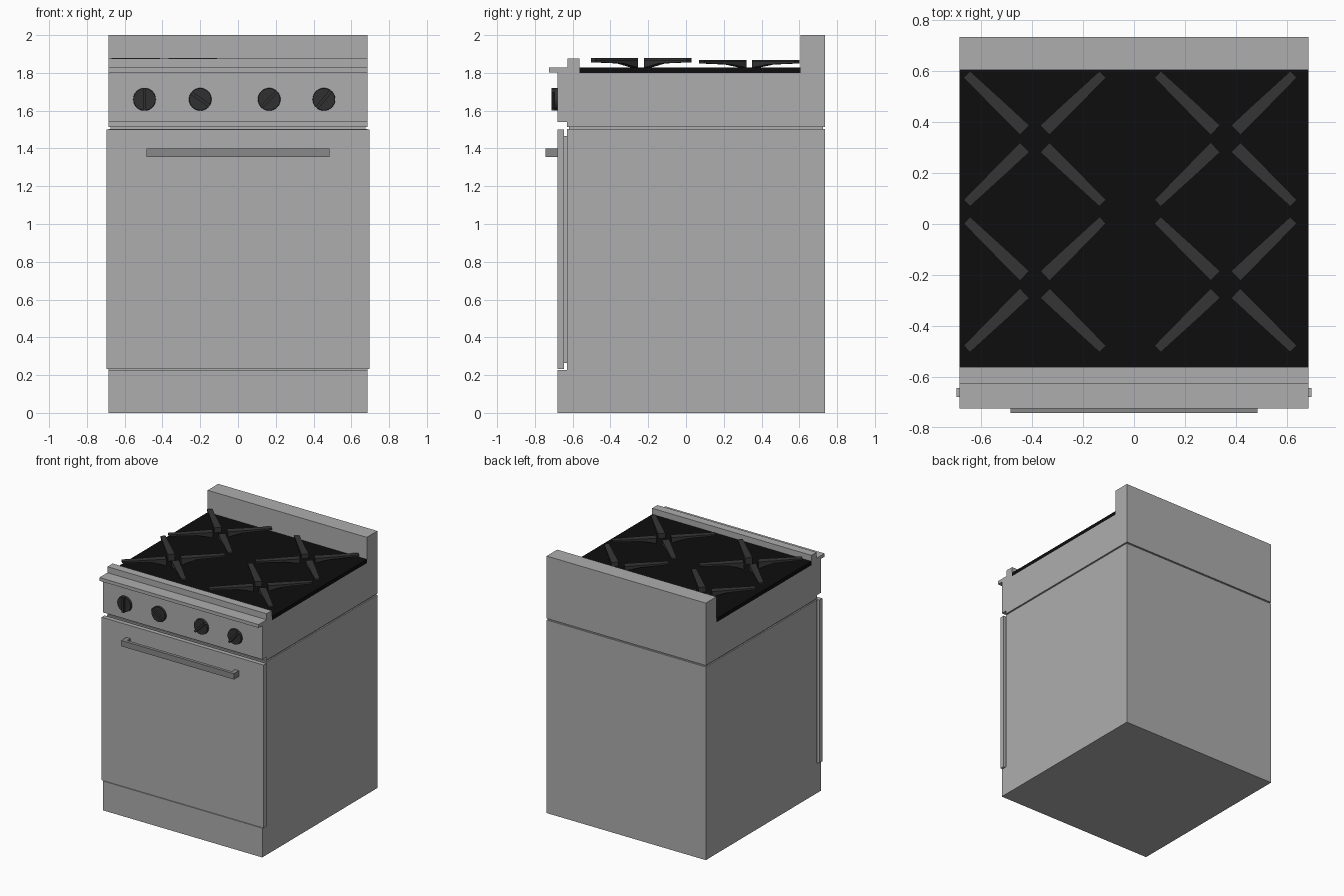
import bpy, bmesh, math
from mathutils import Vector, Matrix

if "Cube" in bpy.data.objects:
    bpy.data.objects.remove(bpy.data.objects["Cube"])


def material(name, v):
    m = bpy.data.materials.new(name)
    m.diffuse_color = (v, v, v, 1)
    m.use_nodes = True
    m.node_tree.nodes["Principled BSDF"].inputs["Base Color"].default_value = m.diffuse_color
    return m


STEEL = material("brushed steel", 0.42)
DARK_STEEL = material("handle steel", 0.25)
BLACK = material("cooktop black", 0.004)
IRON = material("cast iron", 0.036)
KNOB = material("knob charcoal", 0.03)


def finish(name, bm, mat):
    bmesh.ops.recalc_face_normals(bm, faces=bm.faces)
    me = bpy.data.meshes.new(name)
    bm.to_mesh(me)
    bm.free()
    me.materials.append(mat)
    ob = bpy.data.objects.new(name, me)
    bpy.context.collection.objects.link(ob)
    return ob


def box(name, x, y, z, mat):
    """Box from (min, max) ranges."""
    bm = bmesh.new()
    size = [r[1] - r[0] for r in (x, y, z)]
    mid = [(r[1] + r[0]) / 2 for r in (x, y, z)]
    bmesh.ops.create_cube(bm, size=1, matrix=Matrix.Translation(mid) @ Matrix.Diagonal((*size, 1)))
    return finish(name, bm, mat)


def extrude_x(name, profile, half, mat):
    """Sweep a (y, z) profile symmetrically along x."""
    bm = bmesh.new()
    f = bm.faces.new([bm.verts.new((-half, y, z)) for y, z in profile])
    ext = bmesh.ops.extrude_face_region(bm, geom=[f])
    bmesh.ops.translate(bm, vec=(2 * half, 0, 0),
                        verts=[v for v in ext["geom"] if isinstance(v, bmesh.types.BMVert)])
    return finish(name, bm, mat)


W = 0.685
# Lower cabinet with projecting kick plate
extrude_x("oven_body", [(-0.68, 0), (0.735, 0), (0.735, 1.503), (-0.63, 1.503),
                        (-0.63, 0.228), (-0.68, 0.228)], W, STEEL)
# Recessed seam between cabinet and hob
box("body_seam", (-0.675, 0.675), (-0.62, 0.725), (1.495, 1.52), STEEL)
# Hob housing: control panel, front lip, raised rail, tray recess, backsplash
extrude_x("hob_housing", [(-0.63, 1.514), (0.735, 1.514), (0.735, 2.0), (0.605, 2.0),
                          (0.605, 1.80), (-0.563, 1.80), (-0.563, 1.876), (-0.627, 1.876),
                          (-0.627, 1.829), (-0.725, 1.829), (-0.725, 1.803), (-0.68, 1.803),
                          (-0.68, 1.54), (-0.63, 1.54)], W, STEEL)
box("cooktop", (-W, W), (-0.563, 0.605), (1.799, 1.829), BLACK)

# Oven door, gasket and handle
box("oven_door", (-0.697, 0.697), (-0.68, -0.645), (0.232, 1.5), STEEL)
box("door_gasket", (-0.66, 0.66), (-0.647, -0.628), (0.265, 1.465), STEEL)
box("handle_bar", (-0.485, 0.485), (-0.743, -0.718), (1.355, 1.4), DARK_STEEL)
for s in (-1, 1):
    box("handle_post", tuple(sorted((s * 0.485, s * 0.45))), (-0.72, -0.679), (1.355, 1.4), DARK_STEEL)

# Control knobs: disc with a turned grip
for x, angle in ((-0.495, 0), (-0.2, -55), (0.165, 45), (0.455, 40)):
    bm = bmesh.new()
    bmesh.ops.create_cone(bm, cap_ends=True, segments=32, radius1=0.06, radius2=0.058, depth=0.017,
                          matrix=Matrix.Translation((x, -0.687, 1.66)) @ Matrix.Rotation(math.pi / 2, 4, 'X'))
    finish("knob_disc", bm, KNOB)
    bm = bmesh.new()
    bmesh.ops.create_cube(bm, size=1, matrix=Matrix.Translation((x, -0.70, 1.66))
                          @ Matrix.Rotation(math.radians(angle), 4, 'Y')
                          @ Matrix.Diagonal((0.018, 0.022, 0.118, 1)))
    finish("knob_grip", bm, KNOB)


def grate_arm(center, sx, sy, top):
    """Tapered wedge arm, deep at the burner centre and thin at the tip."""
    inner = Vector((center[0] + sx * 0.04, center[1] + sy * 0.034))
    outer = Vector((center[0] + sx * 0.267, center[1] + sy * 0.253))
    d = (outer - inner).normalized()
    side = Vector((-d.y, d.x))
    bm = bmesh.new()
    rings = []
    for p, w, low in ((inner, 0.026, 1.828), (inner.lerp(outer, 0.35), 0.024, top - 0.018),
                      (outer, 0.018, top - 0.012)):
        rings.append([bm.verts.new((*(p + side * w * k), z))
                      for k, z in ((-1, low), (1, low), (1, top), (-1, top))])
    for a, b in zip(rings, rings[1:]):
        for i in range(4):
            j = (i + 1) % 4
            bm.faces.new((a[i], a[j], b[j], b[i]))
    bm.faces.new(rings[0])
    bm.faces.new(rings[-1])
    finish("grate_arm", bm, IRON)


# Four burner grates
for cx, cy, top in ((-0.39, 0.335, 1.868), (0.36, 0.335, 1.862),
                    (-0.39, -0.238, 1.879), (0.36, -0.238, 1.868)):
    for sx in (-1, 1):
        for sy in (-1, 1):
            grate_arm((cx, cy), sx, sy, top)
